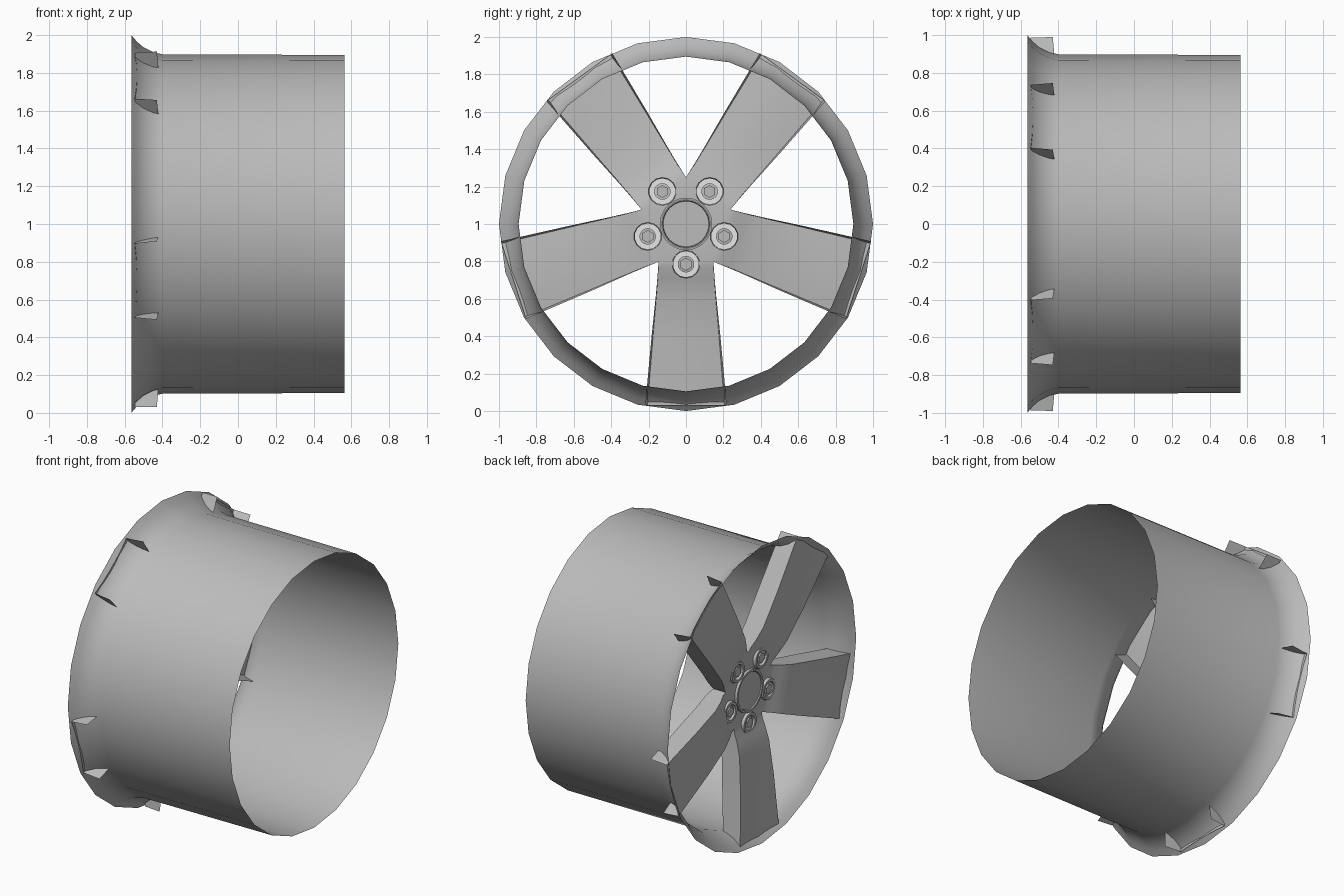
import bpy, bmesh, math
from mathutils import Vector, Matrix

cube = bpy.data.objects.get("Cube")
if cube:
    bpy.data.objects.remove(cube, do_unlink=True)

CENTRE_Z = 1.0
SPOKES = 5


def material(name, value):
    mat = bpy.data.materials.new(name)
    mat.use_nodes = True
    colour = (value, value, value, 1)
    mat.diffuse_color = colour
    mat.node_tree.nodes["Principled BSDF"].inputs["Base Color"].default_value = colour
    return mat


alloy = material("grey alloy", 0.5)
white = material("white seat", 1.0)
steel = material("dark steel", 0.22)


def finish(name, bm, mat, angle=40):
    bmesh.ops.remove_doubles(bm, verts=bm.verts[:], dist=0.0005)
    bmesh.ops.recalc_face_normals(bm, faces=bm.faces[:])
    mesh = bpy.data.meshes.new(name)
    bm.to_mesh(mesh)
    bm.free()
    mesh.materials.append(mat)
    obj = bpy.data.objects.new(name, mesh)
    bpy.context.collection.objects.link(obj)
    bpy.ops.object.select_all(action='DESELECT')
    obj.select_set(True)
    bpy.context.view_layer.objects.active = obj
    bpy.ops.object.shade_smooth_by_angle(angle=math.radians(angle))
    return obj


def lathe(name, profile, sides, mat, y=0.0, z=CENTRE_Z, angle=40):
    """Spin (x, radius) points about an axis parallel to x."""
    bm = bmesh.new()
    rings = []
    for x, r in profile:
        rings.append([bm.verts.new((x, y + r * math.sin(math.tau * i / sides),
                                    z + r * math.cos(math.tau * i / sides)))
                      for i in range(sides)])
    for a, b in zip(rings, rings[1:]):
        for i in range(sides):
            j = (i + 1) % sides
            bm.faces.new((a[i], a[j], b[j], b[i]))
    return finish(name, bm, mat, angle)


# Barrel with flared outer flange, one thin sheet
lathe("rim_barrel", [(-0.565, 1.0), (-0.535, 0.965), (-0.5, 0.935), (-0.45, 0.91),
                     (-0.4, 0.898), (0.565, 0.895)], 24, alloy)

# Spoke stations: distance from axis, half width, front x, wall depth, wall flare
stations = [(0.11, 0.08, -0.46, 0, 0), (0.202, 0.147, -0.46, 0.09, 0),
            (0.235, 0.148, -0.465, 0.1, 0.001), (0.29, 0.15, -0.485, 0.12, 0.003),
            (0.38, 0.157, -0.508, 0.13, 0.004), (0.6, 0.176, -0.528, 0.13, 0.008),
            (0.97, 0.206, -0.547, 0.117, 0.012)]
COLUMNS = [-1, -0.6, -0.2, 0.2, 0.6, 1]

# Hub plate and five channel-shaped spokes
bm = bmesh.new()
for k in range(SPOKES):
    turn = Matrix.Rotation(math.tau * k / SPOKES, 4, 'X')

    def vert(x, across, down):
        return bm.verts.new(turn @ Vector((x, across, -down)) + Vector((0, 0, CENTRE_Z)))

    rows, walls = [], []
    for d, w, x, depth, flare in stations:
        dish = 0.016 * max(0, d - 0.2)
        rows.append([vert(x + dish * (1 - t * t), t * w, d) for t in COLUMNS])
        walls.append([vert(x + depth, s * (w + flare), d) for s in (-1, 1)])
    for i in range(len(rows) - 1):
        a, b = rows[i], rows[i + 1]
        for c in range(len(COLUMNS) - 1):
            bm.faces.new((a[c], a[c + 1], b[c + 1], b[c]))
        if i > 0:
            for side, col in ((0, 0), (1, -1)):
                bm.faces.new((a[col], b[col], walls[i + 1][side], walls[i][side]))
finish("spokes", bm, alloy, 35)

# Centre cap and its lip
lathe("centre_cap", [(-0.472, 0), (-0.472, 0.122), (-0.452, 0.122), (-0.452, 0)], 24, alloy)
lathe("cap_lip", [(-0.45, 0.122), (-0.478, 0.126), (-0.478, 0.14), (-0.44, 0.14),
                  (-0.44, 0.127), (-0.45, 0.122)], 24, alloy)
lathe("cap_rear_band", [(-0.438, 0.124), (-0.438, 0.134)], 24, steel)

# Bolt bosses, seats and lug nuts, one on each spoke
for k in range(SPOKES):
    a = math.tau * k / SPOKES
    at = dict(y=0.215 * math.sin(a), z=CENTRE_Z - 0.215 * math.cos(a))
    lathe("bolt_front_collar", [(-0.455, 0.075), (-0.478, 0.068), (-0.478, 0.05),
                                (-0.455, 0.044)], 14, alloy, **at)
    lathe("bolt_tube", [(-0.458, 0.072), (-0.3, 0.072)], 14, alloy, **at)
    lathe("bolt_seat", [(-0.3, 0.072), (-0.3, 0.042)], 14, white, **at)
    lathe("bolt_bore", [(-0.3, 0.042), (-0.455, 0.042)], 14, steel, **at)
    lathe("lug_nut", [(-0.475, 0), (-0.475, 0.034), (-0.32, 0.034), (-0.32, 0)],
          6, alloy, angle=25, **at)
